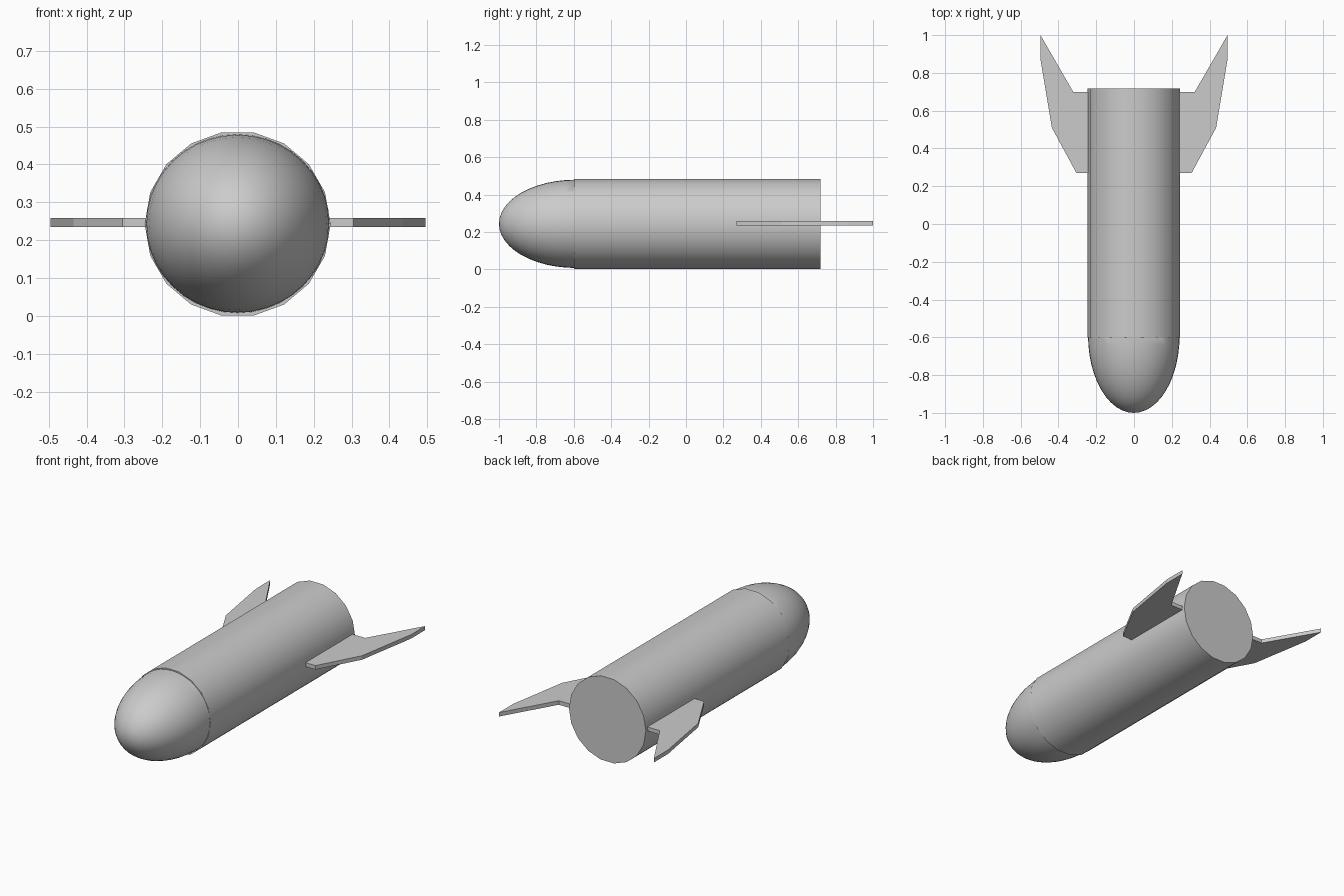
import bpy, bmesh, math
from mathutils import Matrix

if "Cube" in bpy.data.objects:
    bpy.data.objects.remove(bpy.data.objects["Cube"])

CZ = 0.2425  # height of the long axis


def make_object(name, bm, smooth=False):
    bmesh.ops.recalc_face_normals(bm, faces=bm.faces)
    mesh = bpy.data.meshes.new(name)
    bm.to_mesh(mesh)
    bm.free()
    obj = bpy.data.objects.new(name, mesh)
    bpy.context.collection.objects.link(obj)
    if smooth:
        bpy.ops.object.select_all(action='DESELECT')
        obj.select_set(True)
        bpy.context.view_layer.objects.active = obj
        bpy.ops.object.shade_smooth_by_angle(angle=math.radians(35))
    return obj


# Body: 18-sided tube with flat ends, lying along y
y0, y1 = -0.6, 0.718
bm = bmesh.new()
bmesh.ops.create_cone(bm, cap_ends=True, segments=18, radius1=0.2455,
                      radius2=0.2455, depth=y1 - y0)
bmesh.ops.rotate(bm, verts=bm.verts, matrix=Matrix.Rotation(math.pi / 2, 3, 'X'))
xs = [v.co.x for v in bm.verts]
# turn so that a flat side is on top and a corner points to each side
if max(v.co.z for v in bm.verts) > 0.244:
    bmesh.ops.rotate(bm, verts=bm.verts, matrix=Matrix.Rotation(math.pi / 18, 3, 'Y'))
bmesh.ops.translate(bm, verts=bm.verts, vec=(-0.001, (y0 + y1) / 2, CZ))
make_object("body", bm, smooth=True)

# Nose: stretched half sphere, its base tucked just inside the body
bm = bmesh.new()
bmesh.ops.create_uvsphere(bm, u_segments=40, v_segments=24, radius=1)
cut = bmesh.ops.bisect_plane(bm, geom=bm.verts[:] + bm.edges[:] + bm.faces[:],
                             plane_co=(0, 0, 0), plane_no=(0, 0, 1),
                             clear_outer=True)
bmesh.ops.holes_fill(bm, edges=[e for e in bm.edges if e.is_boundary])
bmesh.ops.rotate(bm, verts=bm.verts, matrix=Matrix.Rotation(-math.pi / 2, 3, 'X'))
bmesh.ops.scale(bm, verts=bm.verts, vec=(0.2425, 0.41, 0.236))
bmesh.ops.translate(bm, verts=bm.verts, vec=(-0.001, -0.59, CZ + 0.001))
if min(v.co.y for v in bm.verts) > -0.9:  # keep the dome facing forward
    for v in bm.verts:
        v.co.y = -1.18 - v.co.y
make_object("nose", bm, smooth=True)

# Fins: swept flat plates, mirrored left and right
outline = [(0.2, 0.27), (0.305, 0.27), (0.435, 0.51), (0.495, 0.87),
           (0.495, 1.0), (0.322, 0.70), (0.2, 0.70)]
bm = bmesh.new()
face = bm.faces.new([bm.verts.new((x, y, 0.235)) for x, y in outline])
ext = bmesh.ops.extrude_face_region(bm, geom=[face])
bmesh.ops.translate(bm, vec=(0, 0, 0.023),
                    verts=[g for g in ext["geom"] if isinstance(g, bmesh.types.BMVert)])
fins = make_object("tail_fins", bm)
fins.modifiers.new("mirror", 'MIRROR').use_axis[0] = True
